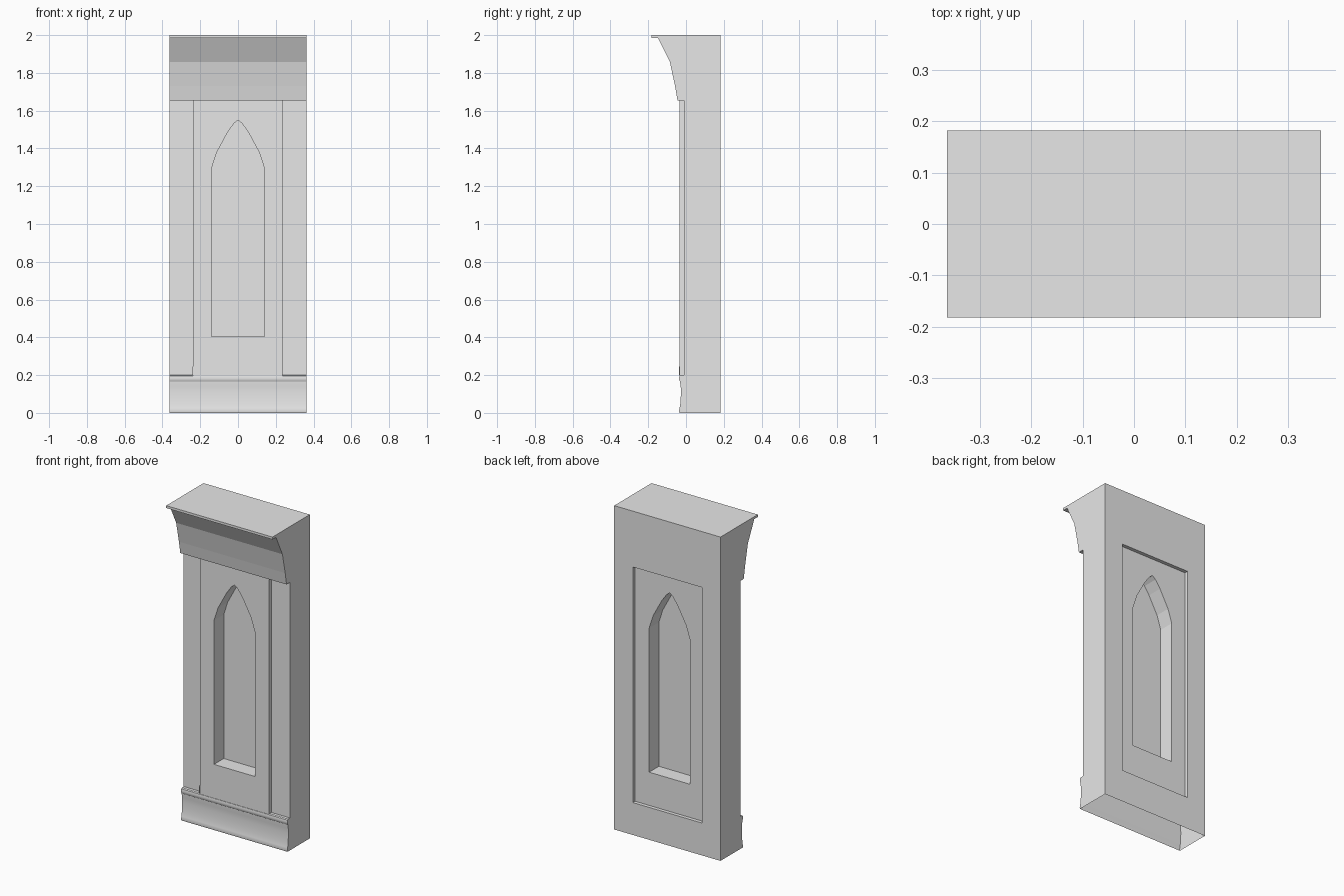
import bpy, bmesh, math

cube = bpy.data.objects.get("Cube")
if cube:
    bpy.data.objects.remove(cube, do_unlink=True)

HALF = 0.363      # half width of the wall
BACK = 0.182      # rear face
FIELD = -0.011    # front of the side strips
PANEL = -0.034    # front of the raised panel
RECESS = 0.160    # floor of the rear recess

stone = bpy.data.materials.new("pale grey stone")
stone.use_nodes = True
stone.diffuse_color = (0.8, 0.8, 0.8, 1)
stone.node_tree.nodes["Principled BSDF"].inputs["Base Color"].default_value = (0.8, 0.8, 0.8, 1)


def prism(name, outline, axis, start, end):
    """Extrude an outline, (y, z) along x or (x, z) along y, into a closed solid."""
    def place(p, t):
        return (t, *p) if axis == "x" else (p[0], t, p[1])
    bm = bmesh.new()
    face = bm.faces.new([bm.verts.new(place(p, start)) for p in outline])
    moved = bmesh.ops.extrude_face_region(bm, geom=[face])["geom"]
    shift = (end - start, 0, 0) if axis == "x" else (0, end - start, 0)
    bmesh.ops.translate(bm, vec=shift, verts=[v for v in moved if isinstance(v, bmesh.types.BMVert)])
    bmesh.ops.recalc_face_normals(bm, faces=bm.faces)
    mesh = bpy.data.meshes.new(name)
    bm.to_mesh(mesh)
    bm.free()
    mesh.materials.append(stone)
    ob = bpy.data.objects.new(name, mesh)
    bpy.context.collection.objects.link(ob)
    return ob


def combine(target, tool, operation):
    """Apply a boolean and discard the tool object."""
    tool.hide_render = True
    mod = target.modifiers.new("boolean", "BOOLEAN")
    mod.operation, mod.solver, mod.object = operation, "EXACT", tool
    bpy.context.view_layer.objects.active = target
    bpy.ops.object.modifier_apply(modifier=mod.name)
    bpy.data.objects.remove(tool, do_unlink=True)


def rect(x0, x1, z0, z1):
    return [(x0, z0), (x1, z0), (x1, z1), (x0, z1)]


# Wall section: base cove, bead, plain field and cornice
base = [(-0.035, 0), (-0.038, 0.008), (-0.034, 0.025), (-0.030, 0.05), (-0.028, 0.08),
        (-0.027, 0.11), (-0.028, 0.14), (-0.031, 0.16)]
bead = [(-0.031, 0.165), (-0.035, 0.17), (-0.037, 0.183), (-0.035, 0.195), (-0.030, 0.2)]
cornice = [(-0.045, 1.655), (-0.058, 1.73), (-0.085, 1.857), (-0.148, 1.985),
           (-BACK, 1.985), (-BACK, 2)]
section = base + bead + [(FIELD, 0.2), (FIELD, 1.655)] + cornice + [(BACK, 2), (BACK, 0)]
wall = prism("niche_wall", section, "x", -HALF, HALF)

# Raised front panel and matching rear recess
combine(wall, prism("panel", rect(-0.237, 0.236, 0.185, 1.7), "y", PANEL, 0.05), "UNION")
combine(wall, prism("recess", rect(-0.237, 0.236, 0.2, 1.655), "y", RECESS, 0.3), "DIFFERENCE")

# Pointed-arch niches on both sides
half_arch = [(0.14, 0.405), (0.14, 1.294), (0.113, 1.378), (0.055, 1.485), (0.022, 1.532)]
arch = half_arch + [(0, 1.55)] + [(-x, z) for x, z in reversed(half_arch)]
for start, end in ((-0.3, 0.061), (0.065, 0.3)):
    combine(wall, prism("niche", arch, "y", start, end), "DIFFERENCE")

# Smooth mouldings at the base, flat faces above
bpy.ops.object.select_all(action="DESELECT")
wall.select_set(True)
bpy.context.view_layer.objects.active = wall
bpy.ops.object.shade_smooth_by_angle(angle=math.radians(35))
for poly in wall.data.polygons:
    if poly.center.z > 0.2:
        poly.use_smooth = False

# Open underside
bm = bmesh.new()
bm.from_mesh(wall.data)
under = [f for f in bm.faces if f.normal.z < -0.9 and f.calc_center_median().z < 0.001]
bmesh.ops.delete(bm, geom=under, context="FACES_ONLY")
bm.to_mesh(wall.data)
bm.free()

# Small sliver of trim at the foot of the panel edge
prism("panel_edge_tab", rect(-0.240, -0.236, 0.2, 0.245), "y", -0.038, FIELD)
